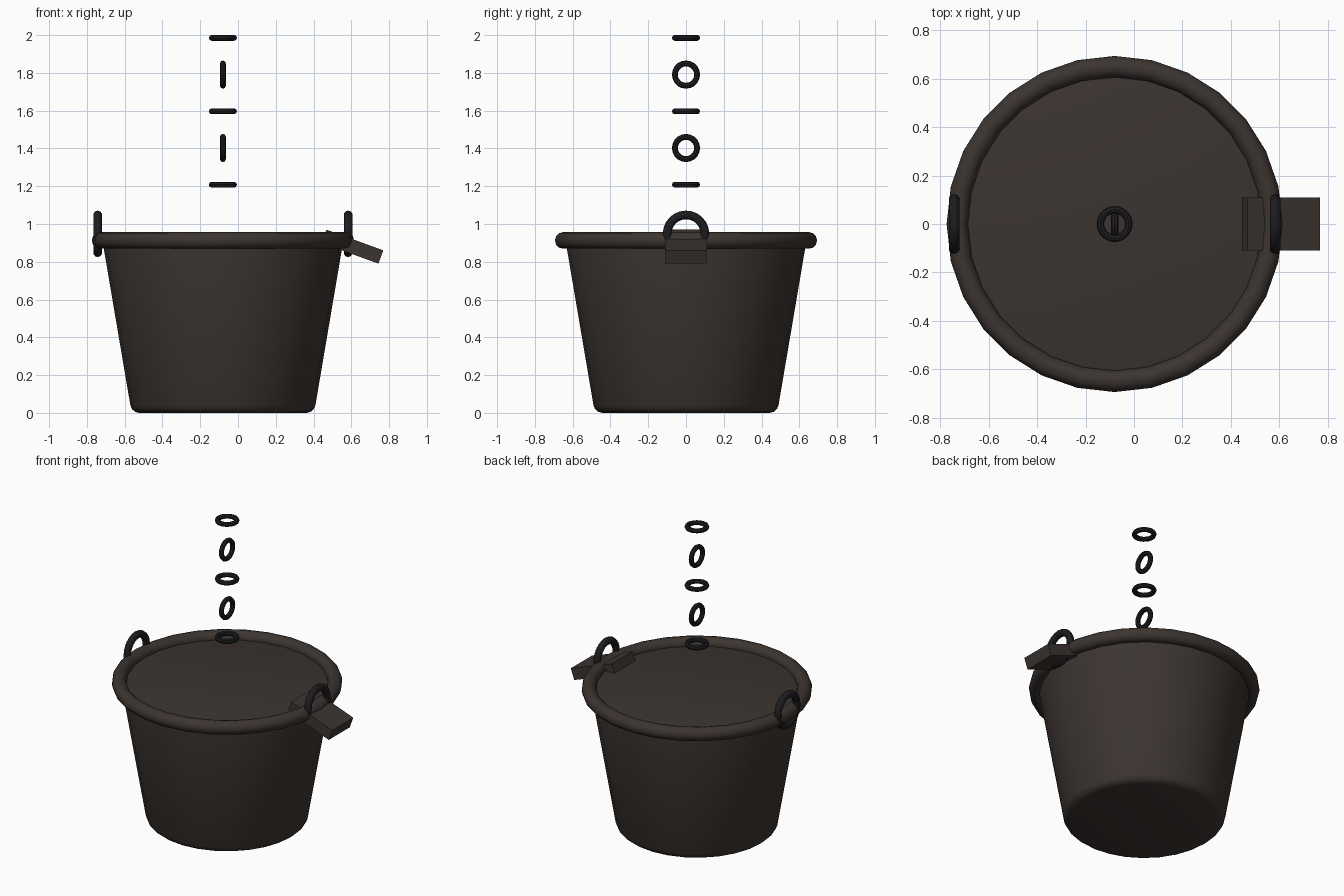
import bpy, math

if "Cube" in bpy.data.objects:
    bpy.data.objects.remove(bpy.data.objects["Cube"])

CX = -0.08          # pot axis
SIDES = 28


def material(name, rgb):
    m = bpy.data.materials.new(name)
    m.diffuse_color = (*rgb, 1)
    m.use_nodes = True
    m.node_tree.nodes["Principled BSDF"].inputs["Base Color"].default_value = m.diffuse_color
    return m


iron = material("pot_iron", (0.045, 0.035, 0.03))
dark = material("dark_iron", (0.012, 0.012, 0.014))


def finish(name, mat, smooth=True):
    ob = bpy.context.object
    ob.name = name
    ob.data.materials.append(mat)
    if smooth:
        bpy.ops.object.shade_smooth_by_angle(angle=math.radians(40))
    return ob


def bevel(ob, width, segments):
    mod = ob.modifiers.new("bevel", 'BEVEL')
    mod.width = width
    mod.segments = segments
    mod.limit_method = 'ANGLE'
    mod.angle_limit = math.radians(40)
    bpy.ops.object.modifier_apply(modifier=mod.name)


def ring(name, mat, loc, major, minor, upright=False, seg=24, tube=10):
    bpy.ops.mesh.primitive_torus_add(
        location=loc, rotation=(0, math.pi / 2 if upright else 0, 0),
        major_radius=major, minor_radius=minor,
        major_segments=seg, minor_segments=tube)
    return finish(name, mat)


# Tapered pot body with rounded bottom edge and flat closed top
bpy.ops.mesh.primitive_cone_add(vertices=SIDES, radius1=0.483, radius2=0.638,
                                depth=0.913, location=(CX, 0, 0.4565))
body = bpy.context.object
bevel(body, 0.04, 3)
finish("pot_body", iron)

# Thick rolled rim
ring("pot_rim", iron, (CX, 0, 0.913), 0.65, 0.044, seg=SIDES, tube=12)

# Ring handles on both sides
for side, label in ((-1, "left"), (1, "right")):
    ring(label + "_handle", dark, (CX + side * 0.663, 0, 0.948), 0.1, 0.023, upright=True)

# Tilted pouring spout
bpy.ops.mesh.primitive_cube_add(size=1, location=(0.606, 0, 0.88),
                                rotation=(0, math.radians(20), 0))
bpy.context.object.scale = (0.32, 0.22, 0.075)
bpy.ops.object.transform_apply(location=False, rotation=False, scale=True)
finish("pouring_spout", iron, smooth=False)

# Hanging chain of alternating links
for i in range(5):
    ring(f"chain_link_{i + 1}", dark, (CX, 0, 1.208 + i * 0.1943), 0.059, 0.0155,
         upright=i % 2 == 1, seg=20, tube=8)
